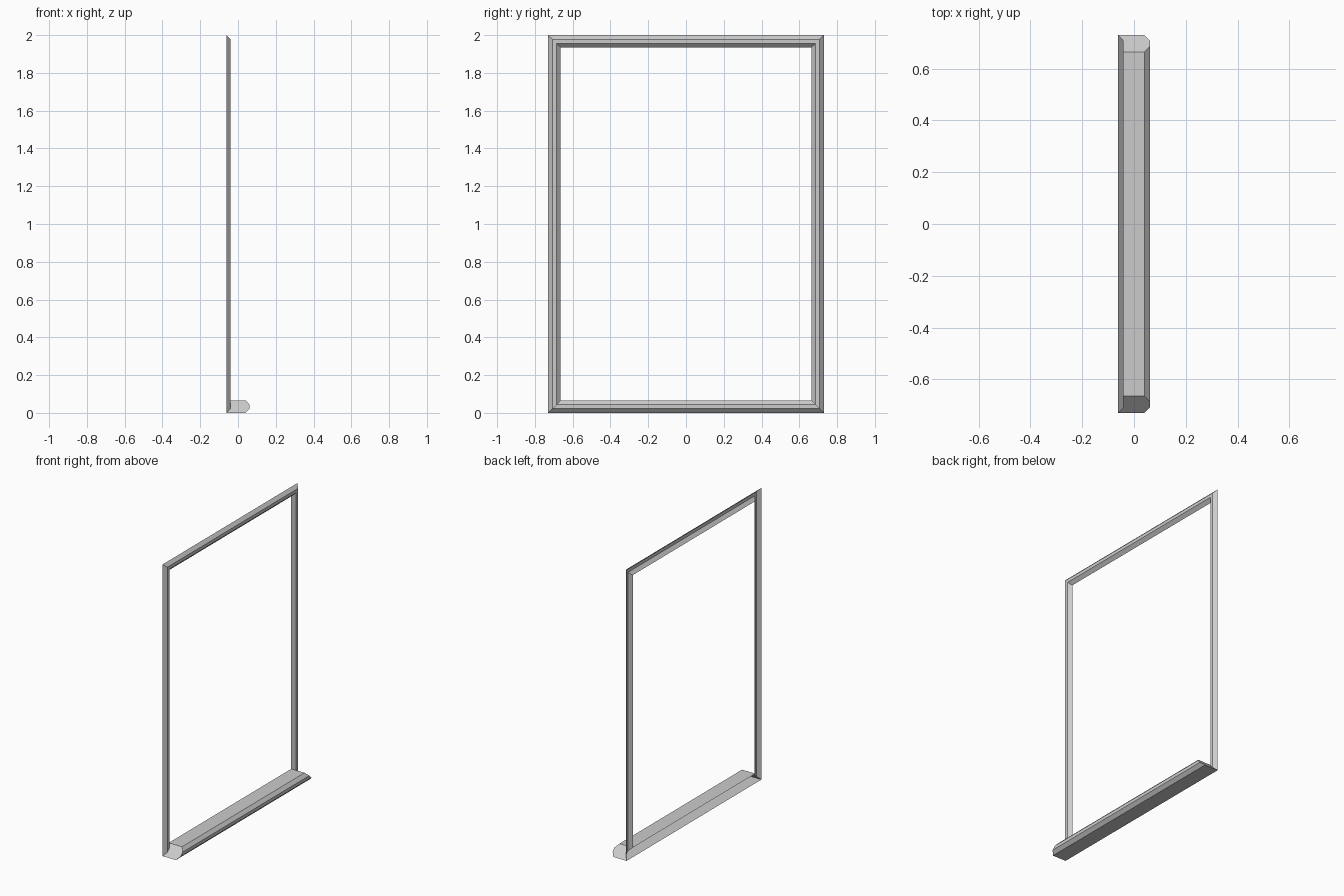
import bpy, bmesh

if "Cube" in bpy.data.objects:
    bpy.data.objects.remove(bpy.data.objects["Cube"])

HALF_W, HEIGHT = 0.73, 2.0
BACK_X, SILL_DEPTH = -0.061, 0.101
# moulding section: (inset from the outer edge, x)
SECTION = [(0.0, BACK_X), (0.022, BACK_X + 0.021),
           (0.044, BACK_X + 0.021), (0.066, BACK_X)]

bm = bmesh.new()

# one rectangular loop per section point
loops = []
for d, x in SECTION:
    w = HALF_W - d
    corners = [(-w, d), (w, d), (w, HEIGHT - d), (-w, HEIGHT - d)]
    loops.append([bm.verts.new((x, y, z)) for y, z in corners])

# mitred, open-backed frame; side 0 is the bottom rail
bottom = []
for outer, inner in zip(loops, loops[1:]):
    for i in range(4):
        j = (i + 1) % 4
        f = bm.faces.new((outer[i], outer[j], inner[j], inner[i]))
        if i == 0:
            bottom.append(f)

# pull the bottom rail forward into a deep sill
res = bmesh.ops.extrude_face_region(bm, geom=bottom)
moved = [g for g in res["geom"] if isinstance(g, bmesh.types.BMVert)]
bmesh.ops.translate(bm, verts=moved, vec=(SILL_DEPTH, 0, 0))
old = [f for f in bottom if f.is_valid]
if old:
    bmesh.ops.delete(bm, geom=old, context='FACES')
bmesh.ops.recalc_face_normals(bm, faces=bm.faces)

mesh = bpy.data.meshes.new("frame_with_sill")
bm.to_mesh(mesh)
bm.free()
bpy.context.collection.objects.link(bpy.data.objects.new("frame_with_sill", mesh))
